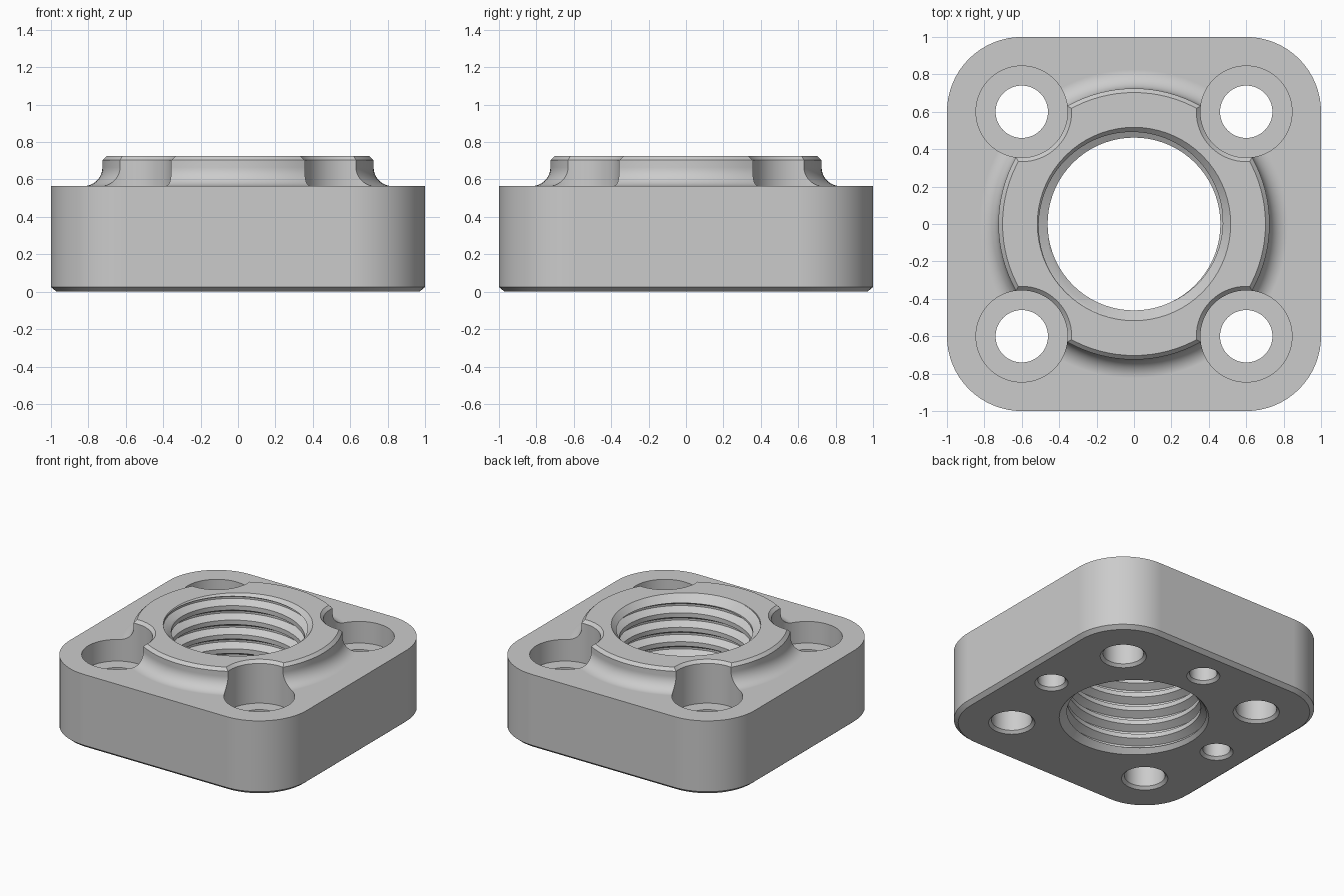
import bpy, bmesh
from math import sin, cos, pi, tau
from mathutils import Vector

if "Cube" in bpy.data.objects:
    bpy.data.objects.remove(bpy.data.objects["Cube"])

steel = bpy.data.materials.new("grey metal")
steel.use_nodes = True
steel.diffuse_color = (0.6, 0.6, 0.6, 1)
steel.node_tree.nodes["Principled BSDF"].inputs["Base Color"].default_value = (0.6, 0.6, 0.6, 1)

BASE_TOP, BOSS_TOP = 0.565, 0.725


def finish(bm, name):
    bmesh.ops.recalc_face_normals(bm, faces=bm.faces)
    mesh = bpy.data.meshes.new(name)
    bm.to_mesh(mesh)
    bm.free()
    mesh.materials.append(steel)
    obj = bpy.data.objects.new(name, mesh)
    bpy.context.collection.objects.link(obj)
    return obj


def lathe(name, profile, x=0, y=0, steps=72):
    """Turn an (r, z) profile around a vertical axis at x, y."""
    bm = bmesh.new()
    verts = [bm.verts.new((r, 0, z)) for r, z in profile]
    edges = [bm.edges.new(pair) for pair in zip(verts, verts[1:])]
    bmesh.ops.spin(bm, geom=verts + edges, cent=(0, 0, 0), axis=(0, 0, 1),
                   angle=tau, steps=steps)
    bmesh.ops.remove_doubles(bm, verts=bm.verts, dist=1e-5)
    bmesh.ops.translate(bm, verts=bm.verts, vec=Vector((x, y, 0)))
    return finish(bm, name)


def rounded_block(name, levels, core=0.6, arc=16):
    """Stack rounded-square outlines given as (corner radius, z)."""
    bm = bmesh.new()
    rings = []
    for radius, z in levels:
        ring = []
        for corner, (sx, sy) in enumerate([(1, 1), (-1, 1), (-1, -1), (1, -1)]):
            for i in range(arc + 1):
                a = (corner + i / arc) * pi / 2
                ring.append(bm.verts.new((sx * core + radius * cos(a),
                                          sy * core + radius * sin(a), z)))
        rings.append(ring)
    for low, high in zip(rings, rings[1:]):
        for i in range(len(low)):
            bm.faces.new((low[i - 1], low[i], high[i], high[i - 1]))
    bm.faces.new(rings[0][::-1])
    bm.faces.new(rings[-1])
    return finish(bm, name)


def thread_cutter(name, minor, major, pitch, start, turns, cols=72):
    """Solid right-hand screw used to cut the threaded bore."""
    flank = (major - minor) * 0.577
    crest = (pitch - 2 * flank) * 0.7
    tooth = [(0, minor), (crest, minor), (crest + flank, major), (pitch - flank, major)]
    rows = [(start + t * pitch + dz, r) for t in range(turns) for dz, r in tooth]
    m = len(tooth)
    bm = bmesh.new()
    grid = [[bm.verts.new((r * cos(tau * c / cols), r * sin(tau * c / cols),
                           z + pitch * c / cols)) for z, r in rows]
            for c in range(cols)]
    count = len(rows)
    for c in range(cols):
        # One full revolution joins on to the next turn of the first column
        following = grid[c + 1] if c + 1 < cols else grid[0][m:]
        for k in range(min(count, len(following)) - 1):
            bm.faces.new((grid[c][k], following[k], following[k + 1], grid[c][k + 1]))
    # End caps: fans from the axis round each spiral rim
    bottom = [col[0] for col in grid] + grid[0][m:0:-1]
    last = count - 1 - m
    top = [col[last] for col in grid] + grid[0][count - 1:last:-1]
    for col in grid[1:]:
        for v in col[last + 1:]:
            bm.verts.remove(v)
    for rim, z in ((bottom, start - pitch), (top, start + (turns + 1) * pitch)):
        centre = bm.verts.new((0, 0, z))
        for i in range(len(rim)):
            bm.faces.new((rim[i - 1], rim[i], centre))
    return finish(bm, name)


def combine(target, tool, operation):
    mod = target.modifiers.new(tool.name, 'BOOLEAN')
    mod.operation = operation
    mod.solver = 'EXACT'
    mod.object = tool
    bpy.context.view_layer.objects.active = target
    bpy.ops.object.modifier_apply(modifier=mod.name)
    bpy.data.objects.remove(tool)


# Square body with rounded corners and a bottom chamfer
body = rounded_block("flange_nut_body", [(0.37, 0), (0.4, 0.025), (0.4, BASE_TOP)])

# Round boss with a filleted foot and chamfered rim
fillet = [(0.825 - 0.1 * cos(a), BASE_TOP + 0.1 - 0.1 * sin(a))
          for a in (i * pi / 20 for i in range(11))]
boss = lathe("boss", [(0, BOSS_TOP), (0.703, BOSS_TOP), (0.725, 0.703)] + fillet
             + [(0.825, 0.3), (0, 0.3)], steps=96)
combine(body, boss, 'UNION')

# Threaded bore with chamfered mouths
combine(body, thread_cutter("thread", 0.462, 0.515, 0.11, -0.3, 12), 'DIFFERENCE')
for name, face, side in (("top_mouth", BOSS_TOP, 1), ("bottom_mouth", 0, -1)):
    mouth = lathe(name, [(0, face + side * 0.02), (0.537, face + side * 0.02),
                         (0.457, face - side * 0.06), (0, face - side * 0.06)])
    combine(body, mouth, 'DIFFERENCE')

# Counterbored bolt holes in the corners
bolt = [(0, -0.02), (0.18, -0.02), (0.14, 0.02), (0.14, 0.4), (0.245, 0.4),
        (0.245, 0.703), (0.29, 0.748), (0, 0.748)]
for x in (-0.6, 0.6):
    for y in (-0.6, 0.6):
        combine(body, lathe("bolt_hole", bolt, x, y), 'DIFFERENCE')

# Small blind holes underneath on three sides
blind = [(0, -0.02), (0.135, -0.02), (0.095, 0.02), (0.095, 0.3), (0, 0.35)]
for x, y in ((0.745, 0), (-0.745, 0), (0, 0.745)):
    combine(body, lathe("blind_hole", blind, x, y, 48), 'DIFFERENCE')

# Smooth curved walls, crisp machined edges
bpy.ops.object.select_all(action='DESELECT')
body.select_set(True)
bpy.context.view_layer.objects.active = body
bpy.ops.object.shade_smooth_by_angle(angle=pi / 7)
weighted = body.modifiers.new("even_shading", 'WEIGHTED_NORMAL')
weighted.keep_sharp = True
